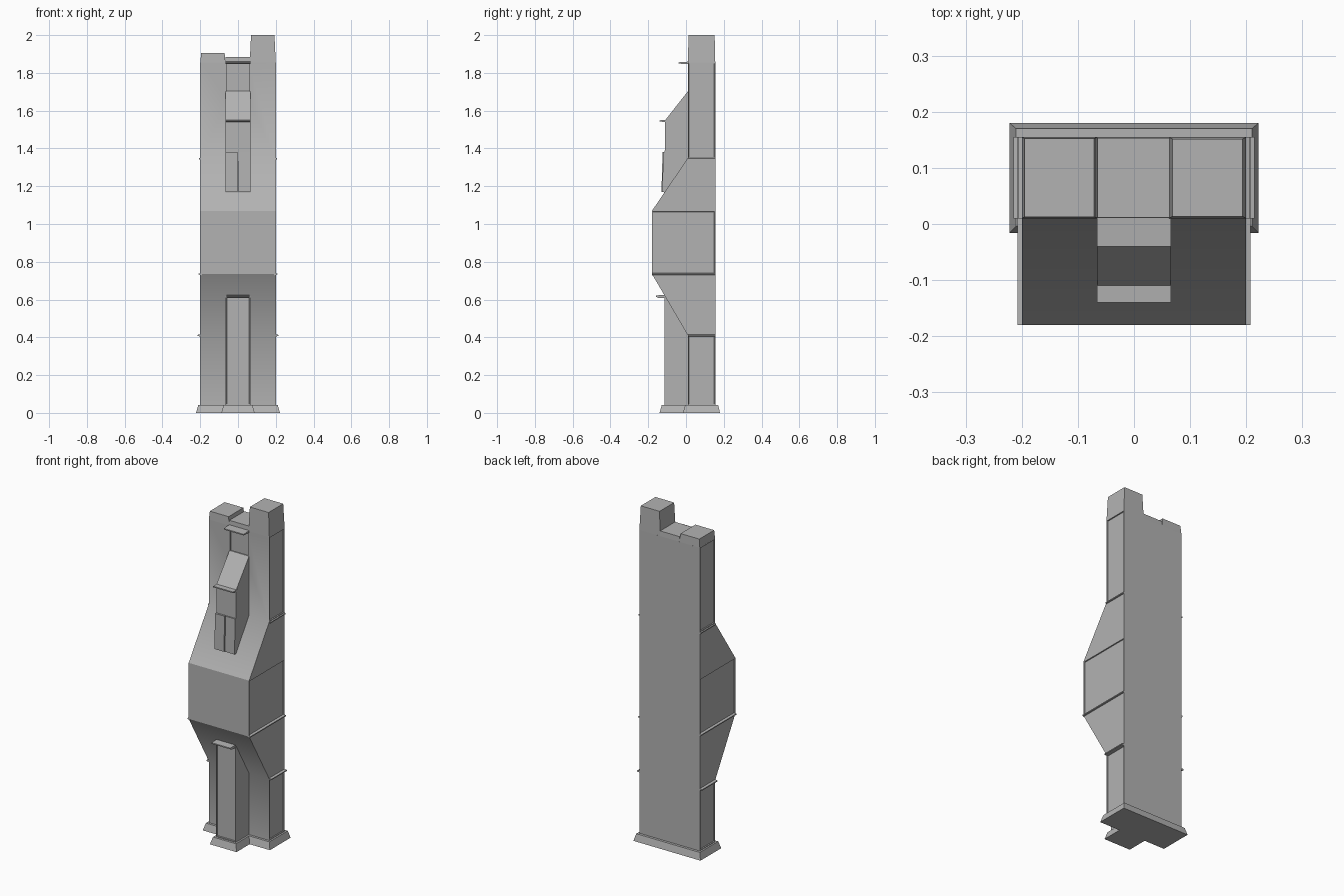
import bpy, bmesh

if "Cube" in bpy.data.objects:
    bpy.data.objects.remove(bpy.data.objects["Cube"])

BACK = 0.155
grey = bpy.data.materials.new("dark_grey")
grey.diffuse_color = (0.45, 0.45, 0.45, 1)
grey.use_nodes = True
grey.node_tree.nodes["Principled BSDF"].inputs["Base Color"].default_value = grey.diffuse_color


def finish(name, bm):
    bmesh.ops.recalc_face_normals(bm, faces=bm.faces)
    me = bpy.data.meshes.new(name)
    bm.to_mesh(me)
    bm.free()
    me.materials.append(grey)
    ob = bpy.data.objects.new(name, me)
    bpy.context.collection.objects.link(ob)
    return ob


def extrude_poly(bm, pts, vec):
    f = bm.faces.new([bm.verts.new(p) for p in pts])
    r = bmesh.ops.extrude_face_region(bm, geom=[f])
    top = [v for v in r["geom"] if isinstance(v, bmesh.types.BMVert)]
    bmesh.ops.translate(bm, verts=top, vec=vec)
    return top


def recess(bm, faces, border):
    """Flat border, then a steep step inwards."""
    bmesh.ops.inset_individual(bm, faces=faces, thickness=border, depth=0)
    bmesh.ops.inset_individual(bm, faces=faces, thickness=0.002, depth=-0.006)


def side_prism(name, profile, x0, x1, panel=0.0):
    """Extrude a (y, z) profile along x, optionally with a recessed front panel."""
    bm = bmesh.new()
    extrude_poly(bm, [(x0, y, z) for y, z in profile], (x1 - x0, 0, 0))
    bmesh.ops.recalc_face_normals(bm, faces=bm.faces)
    if panel:
        recess(bm, [f for f in bm.faces if f.normal.y < -0.99], panel)
    return finish(name, bm)


def block(name, x0, x1, y0, y1, z0, z1, taper=0.0):
    """Box whose top pulls in by taper sideways and by half that in depth."""
    bm = bmesh.new()
    top = extrude_poly(bm, [(x0, y0, z0), (x1, y0, z0), (x1, y1, z0), (x0, y1, z0)],
                       (0, 0, z1 - z0))
    xm, ym = (x0 + x1) / 2, (y0 + y1) / 2
    for v in top:
        v.co.x += taper if v.co.x < xm else -taper
        v.co.y += taper * 0.5 if v.co.y < ym else -taper * 0.5
    return finish(name, bm)


# Main shell: stacked sections with a bulging middle and framed side panels
rows = [(0.042, 0.01), (0.41, 0.01), (0.735, -0.18), (1.07, -0.18), (1.35, 0.01), (1.855, 0.01)]
bm = bmesh.new()
rings = [[bm.verts.new(p) for p in ((-0.2, y, z), (0.2, y, z), (0.2, BACK, z), (-0.2, BACK, z))]
         for z, y in rows]
panels = []
for i, (a, b) in enumerate(zip(rings, rings[1:])):
    for k in range(4):
        n = (k + 1) % 4
        f = bm.faces.new((a[k], a[n], b[n], b[k]))
        if k in (1, 3) and i in (0, 2, 4):
            panels.append(f)
bm.faces.new(rings[0])
bm.faces.new(rings[-1])
bmesh.ops.recalc_face_normals(bm, faces=bm.faces)
recess(bm, panels, 0.006)
body = finish("main_shell", bm)

# Recess below the upper ledge
cutter = block("recess_cutter", -0.06, 0.06, -0.03, 0.018, 1.65, 1.846)
cutter.hide_render = True
mod = body.modifiers.new("recess", 'BOOLEAN')
mod.operation = 'DIFFERENCE'
mod.solver = 'EXACT'
mod.object = cutter
bpy.context.view_layer.objects.active = body
bpy.ops.object.modifier_apply(modifier=mod.name)
bpy.data.objects.remove(cutter)

# Soft shading only across the two concave bends of the front
bm = bmesh.new()
bm.from_mesh(body.data)
for f in bm.faces:
    f.smooth = True
for e in bm.edges:
    e.smooth = any(all(abs(v.co.z - z) < 0.001 and abs(v.co.y - 0.01) < 0.001 for v in e.verts)
                   for z in (0.41, 1.35)) and e.calc_length() > 0.1
bm.to_mesh(body.data)
bm.free()

# T-shaped plinth with sloping sides
outline = [(0.222, 0.18), (-0.222, 0.18), (-0.222, -0.016), (-0.088, -0.016),
           (-0.088, -0.14), (0.088, -0.14), (0.088, -0.016), (0.222, -0.016)]
bm = bmesh.new()
for v in extrude_poly(bm, [(x, y, 0) for x, y in outline], (0, 0, 0.042)):
    v.co.x += -0.012 if v.co.x > 0 else 0.012
    v.co.y += -0.01 if v.co.y > 0.1 else 0.012
finish("plinth", bm)

# Lower pillar with a front panel and projecting cap
side_prism("lower_pillar", [(0.05, 0.042), (-0.115, 0.042), (-0.115, 0.615), (0.05, 0.615)],
           -0.065, 0.065, 0.007)
side_prism("lower_cap", [(-0.09, 0.608), (-0.145, 0.608), (-0.16, 0.615), (-0.16, 0.622),
                         (-0.11, 0.625)], -0.062, 0.062)

# Upper fin with sloped roof, ledge and two front strips
side_prism("upper_fin", [(0.03, 1.705), (0.012, 1.705), (-0.11, 1.55), (-0.116, 1.165),
                         (0.03, 1.3)], -0.065, 0.065)
side_prism("fin_ledge", [(-0.1, 1.54), (-0.14, 1.542), (-0.14, 1.549), (-0.1, 1.551)],
           -0.066, 0.066)
for name, x0, x1, y in (("left_strip", -0.065, -0.002, -0.13),
                        ("right_strip", 0.002, 0.065, -0.126)):
    side_prism(name, [(-0.1, 1.38), (y + 0.006, 1.38), (y, 1.17), (-0.1, 1.17)], x0, x1)
side_prism("upper_ledge", [(0.02, 1.846), (-0.04, 1.849), (-0.04, 1.856), (0.02, 1.86)],
           -0.066, 0.066)

# Uneven top blocks
block("top_block_left", -0.2, -0.066, 0.01, BACK, 1.853, 1.905, 0.005)
block("top_block_middle", -0.069, 0.069, 0.01, BACK, 1.853, 1.885, 0.004)
block("top_block_right", 0.062, 0.2, 0.01, BACK, 1.853, 2.0, 0.007)

# Thin wedge ledges running along both sides
for level, z, y0, out in (("low", 0.41, 0.01, 0.215), ("middle", 0.735, -0.18, 0.208),
                          ("high", 1.345, 0.01, 0.207)):
    for side, s in (("left", -1), ("right", 1)):
        section = [(0.19, z - 0.007), (out, z - 0.003), (out, z + 0.003), (0.19, z + 0.007)]
        bm = bmesh.new()
        extrude_poly(bm, [(s * x, y0, h) for x, h in section], (0, BACK - y0, 0))
        finish(f"{level}_ledge_{side}", bm)
